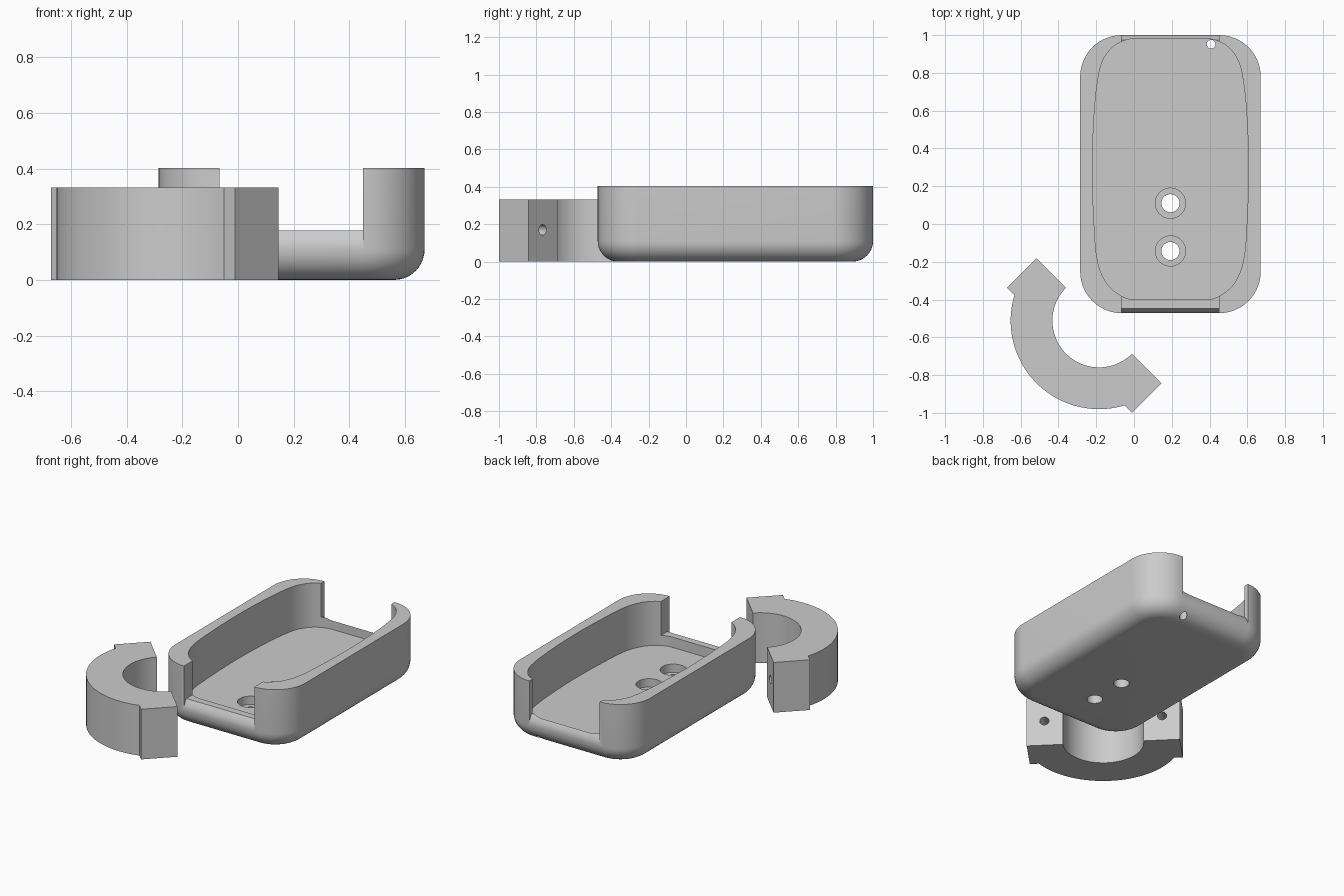
import bpy, bmesh, math
from mathutils import Vector
from mathutils.geometry import interpolate_bezier

if "Cube" in bpy.data.objects:
    bpy.data.objects.remove(bpy.data.objects["Cube"])

grey = bpy.data.materials.new("plain grey")
grey.diffuse_color = (0.6, 0.6, 0.6, 1)
grey.use_nodes = True
grey.node_tree.nodes["Principled BSDF"].inputs["Base Color"].default_value = grey.diffuse_color


def loft(name, rings):
    """Closed solid through rings that share a point count."""
    bm = bmesh.new()
    loops = [[bm.verts.new(p) for p in ring] for ring in rings]
    n = len(loops[0])
    bm.faces.new(loops[0])
    bm.faces.new(loops[-1])
    for a, b in zip(loops, loops[1:]):
        for i in range(n):
            j = (i + 1) % n
            bm.faces.new((a[i], a[j], b[j], b[i]))
    bmesh.ops.recalc_face_normals(bm, faces=bm.faces)
    mesh = bpy.data.meshes.new(name)
    bm.to_mesh(mesh)
    bm.free()
    ob = bpy.data.objects.new(name, mesh)
    bpy.context.collection.objects.link(ob)
    mesh.materials.append(grey)
    return ob


def prism(name, pts, z0, z1):
    return loft(name, [[(x, y, z) for x, y in pts] for z in (z0, z1)])


def rod(name, a, b, r, n=40):
    a, b = Vector(a), Vector(b)
    q = (b - a).to_track_quat('Z', 'Y')
    circle = [q @ Vector((r * math.cos(t), r * math.sin(t), 0))
              for t in (2 * math.pi * i / n for i in range(n))]
    return loft(name, [[c + p for p in circle] for c in (a, b)])


def cut(ob, cutters):
    for c in cutters:
        c.hide_render = True
        m = ob.modifiers.new("cut", 'BOOLEAN')
        m.operation, m.solver, m.object = 'DIFFERENCE', 'EXACT', c
        bpy.context.view_layer.objects.active = ob
        bpy.ops.object.modifier_apply(modifier=m.name)
        bpy.data.objects.remove(c)


def smooth(ob):
    bpy.ops.object.select_all(action='DESELECT')
    ob.select_set(True)
    bpy.context.view_layer.objects.active = ob
    bpy.ops.object.shade_smooth_by_angle(angle=math.radians(25))


# Tray body: rounded rectangle with a rounded bottom edge
CX, CY, HX, HY, R, F, TOP = 0.193, 0.264, 0.478, 0.736, 0.22, 0.11, 0.403
FLOOR, LIP = 0.11, 0.178


def rounded_rect(inset, z, n=14):
    r, pts = R - inset, []
    for k, (sx, sy) in enumerate([(1, 1), (-1, 1), (-1, -1), (1, -1)]):
        for i in range(n + 1):
            t = math.pi / 2 * (k + i / n)
            pts.append((CX + sx * (HX - R) + r * math.cos(t),
                        CY + sy * (HY - R) + r * math.sin(t), z))
    return pts


rings = []
for i in range(11):
    t = math.pi / 2 * i / 10
    rings.append(rounded_rect(F * (1 - math.sin(t)), F * (1 - math.cos(t))))
rings.append(rounded_rect(0, TOP))
tray = loft("tray", rings)

# Cavity with gently bulging sides
half = [(0.19, -0.40), (0.27, -0.375), (0.34, -0.31), (0.385, -0.2), (0.403, -0.02),
        (0.413, 0.3), (0.402, 0.6), (0.378, 0.8), (0.345, 0.89), (0.28, 0.955), (0.18, 0.982)]
curve = []
for i in range(len(half) - 1):
    p = [Vector(half[min(max(k, 0), len(half) - 1)]) for k in (i - 1, i, i + 1, i + 2)]
    h = (p[2] - p[1]).length / 3
    t1, t2 = (p[2] - p[0]).normalized(), (p[3] - p[1]).normalized()
    if i == 0:
        t1 = Vector((1, 0))
    if i == len(half) - 2:
        t2 = Vector((-1, 0))
    seg = interpolate_bezier(p[1], p[1] + t1 * h, p[2] - t2 * h, p[2], 6)
    curve += [v.to_2d() for v in seg[:-1]]
curve.append(Vector(half[-1]))
outline = [(CX + v.x, v.y) for v in curve] + [(CX - v.x, v.y) for v in reversed(curve)]
cavity = prism("cavity_cutter", outline, FLOOR, 0.6)


# End openings, each leaving a low lip whose outer edge rolls inward
def opening(name, side):
    section = [(0.55, 0.6), (0.55, LIP), (HY - 0.025, LIP), (HY - 0.013, 0.16),
               (HY - 0.004, 0.14), (HY + 0.001, 0.12), (HY + 0.05, 0.12), (HY + 0.05, 0.6)]
    return loft(name, [[(x, CY + side * d, z) for d, z in section] for x in (-0.067, 0.45)])


# Counterbored screw holes and small cord hole
holes = []
for y in (0.11, -0.143):
    holes.append(rod("screw_cutter", (0.193, y, -0.1), (0.193, y, 0.3), 0.048))
    holes.append(rod("bore_cutter", (0.193, y, 0.055), (0.193, y, 0.3), 0.08))
holes.append(rod("cord_cutter", (0.408, 0.952, -0.1), (0.408, 0.952, 0.3), 0.023, 24))
cut(tray, [cavity, opening("front_cutter", -1), opening("back_cutter", 1)] + holes)
smooth(tray)

# Half-ring clamp: u points to its open side, v along its end faces
CLAMP = Vector((-0.185, -0.512))
U, V = Vector((1, 1)).normalized(), Vector((-1, 1)).normalized()
RI, RO, LUG = 0.247, 0.468, 0.222


def place(u, v):
    return CLAMP + U * u + V * v


def arc(r, a0, a1, n=44):
    return [(-r * math.cos(a0 + (a1 - a0) * i / n), r * math.sin(a0 + (a1 - a0) * i / n))
            for i in range(n + 1)]


a = math.acos(LUG / RO)
uv = arc(RI, -math.pi / 2, math.pi / 2) + [(0, RO), (-LUG, RO)] \
    + arc(RO, a, -a) + [(-LUG, -RO), (0, -RO)]
clamp = prism("half_ring_clamp", [place(u, v) for u, v in uv], 0, 0.333)

# Bolt holes in the clamp end faces
bolts = [rod("bolt_cutter", (*place(0.1, v), 0.17), (*place(-0.2, v), 0.17), 0.028, 24)
         for v in (-0.36, 0.36)]
cut(clamp, bolts)
smooth(clamp)
